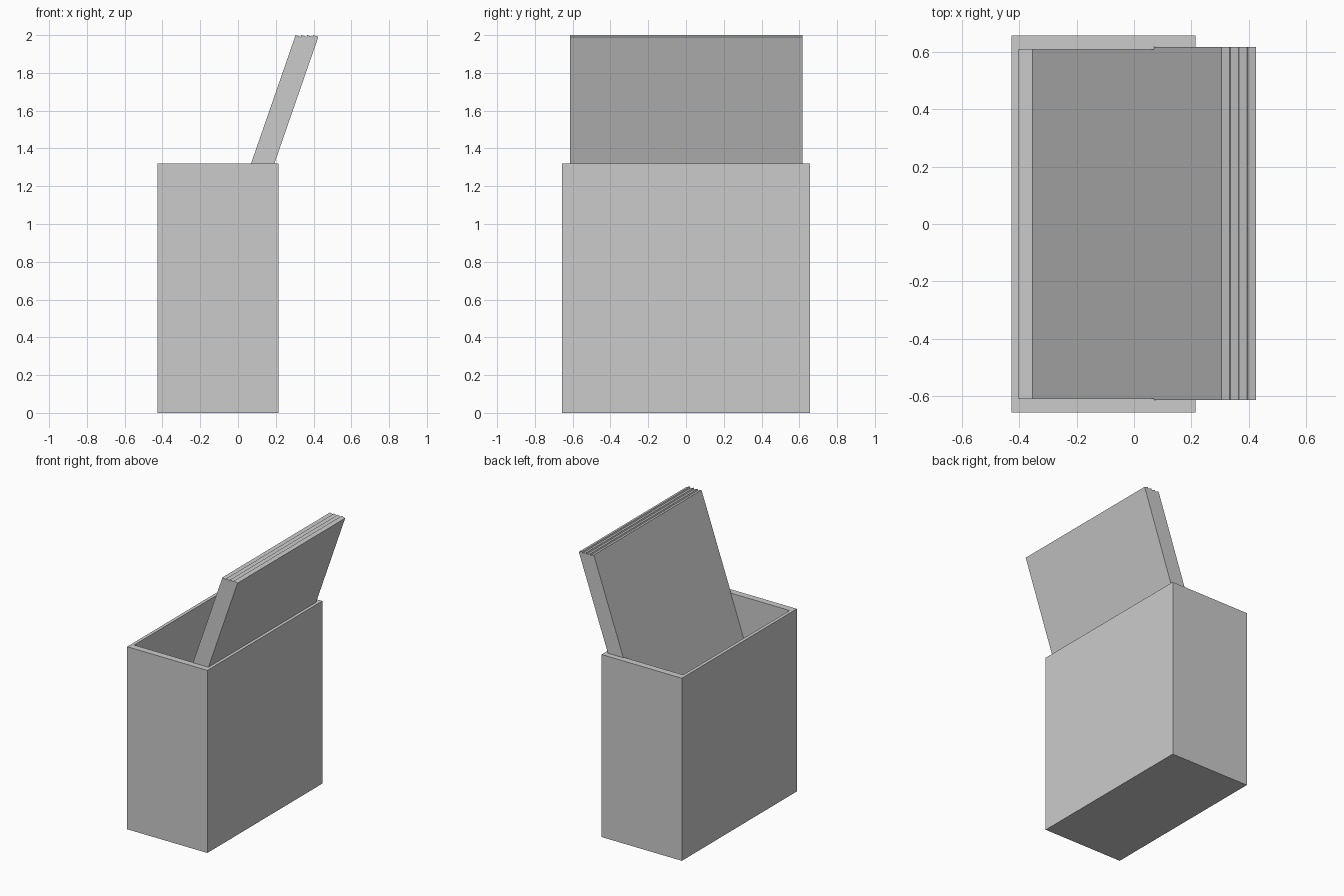
import bpy, bmesh, math
from mathutils import Vector

if "Cube" in bpy.data.objects:
    bpy.data.objects.remove(bpy.data.objects["Cube"])


def make_object(name, bm):
    bmesh.ops.recalc_face_normals(bm, faces=bm.faces)
    mesh = bpy.data.meshes.new(name)
    bm.to_mesh(mesh)
    bm.free()
    ob = bpy.data.objects.new(name, mesh)
    bpy.context.collection.objects.link(ob)
    return ob


# Open bin: a box whose top is inset to a rim and pushed down to the floor
X0, X1, Y, H, FLOOR = -0.427, 0.215, 0.657, 1.32, 0.05
WALL_X, WALL_Y = 0.024, 0.048
bm = bmesh.new()
bmesh.ops.create_cube(bm, size=1)
for v in bm.verts:
    v.co = Vector((X0 if v.co.x < 0 else X1, math.copysign(Y, v.co.y), H if v.co.z > 0 else 0))
top = max(bm.faces, key=lambda f: f.calc_center_median().z)
bmesh.ops.inset_individual(bm, faces=[top], thickness=0.02)
for v in top.verts:
    v.co.x = X0 + WALL_X if v.co.x < -0.1 else X1 - WALL_X
    v.co.y = math.copysign(Y - WALL_Y, v.co.y)
inner = bmesh.ops.extrude_discrete_faces(bm, faces=[top])["faces"][0]
for v in inner.verts:
    v.co.z = FLOOR
make_object("bin", bm)

# Four flat panels leaning side by side in the bin
TILT = math.atan(0.347)
STEP, LENGTH, HALF_W = 0.0309, 2.015, 0.615
along = Vector((math.sin(TILT), 0, math.cos(TILT)))
across = Vector((math.cos(TILT), 0, -math.sin(TILT)))
thick = STEP * math.cos(TILT)
for i in range(4):
    corner = Vector((0.305 + i * STEP, 0.002, 2.0))
    centre = corner - along * LENGTH / 2 + across * thick / 2
    bm = bmesh.new()
    bmesh.ops.create_cube(bm, size=1)
    bmesh.ops.scale(bm, vec=(thick, 2 * HALF_W, LENGTH), verts=bm.verts)
    panel = make_object(f"leaning_panel_{i + 1}", bm)
    panel.location = centre
    panel.rotation_euler.y = TILT
